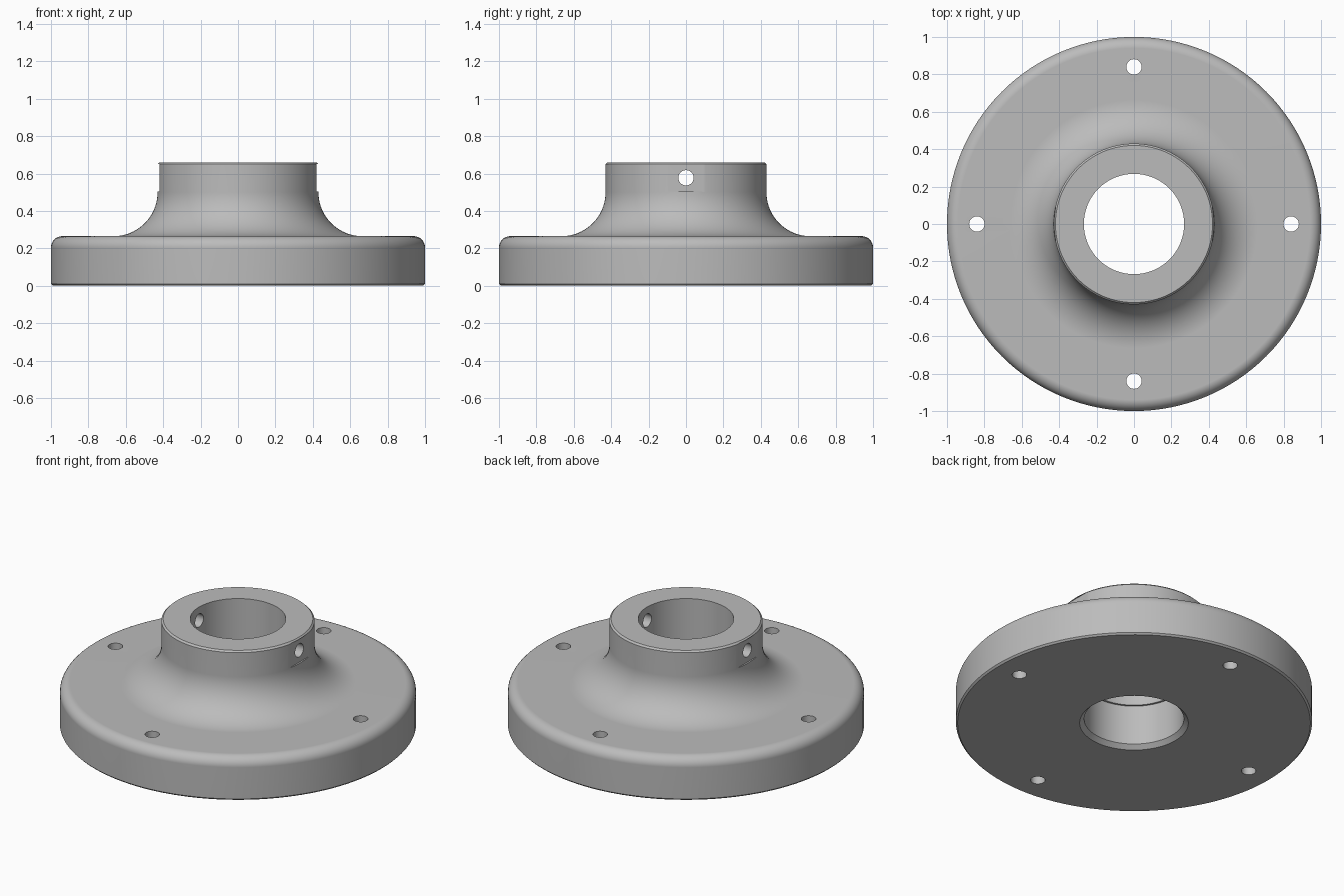
import bpy, bmesh, math
from mathutils import Matrix, Vector

old = bpy.data.objects.get("Cube")
if old:
    bpy.data.objects.remove(old, do_unlink=True)

steel = bpy.data.materials.new("grey_steel")
steel.use_nodes = True
GREY = (0.5, 0.5, 0.5, 1)
steel.diffuse_color = GREY
steel.node_tree.nodes["Principled BSDF"].inputs["Base Color"].default_value = GREY


def arc(cx, cz, r, start, end, n):
    """Points of an arc in the profile plane, angles in degrees."""
    angles = [math.radians(start + (end - start) * i / n) for i in range(n + 1)]
    return [(cx + r * math.cos(a), cz + r * math.sin(a)) for a in angles]


def finish(name, bm):
    bmesh.ops.recalc_face_normals(bm, faces=bm.faces)
    mesh = bpy.data.meshes.new(name)
    bm.to_mesh(mesh)
    bm.free()
    mesh.materials.append(steel)
    obj = bpy.data.objects.new(name, mesh)
    bpy.context.collection.objects.link(obj)
    return obj


def lathe(name, profile, segments):
    bm = bmesh.new()
    verts = [bm.verts.new((r, 0, z)) for r, z in profile]
    edges = [bm.edges.new((v, verts[i - 1])) for i, v in enumerate(verts)]
    bmesh.ops.spin(bm, geom=verts + edges, cent=(0, 0, 0), axis=(0, 0, 1),
                   angle=math.tau, steps=segments, use_merge=True)
    bmesh.ops.remove_doubles(bm, verts=bm.verts, dist=1e-5)
    return finish(name, bm)


# Flange, filleted collar and stepped bore as one closed profile
profile = [(0.305, 0), (0.99, 0), (1, 0.01)]
profile += arc(0.94, 0.205, 0.06, 0, 90, 8)
profile += arc(0.665, 0.5, 0.235, 270, 180, 20)
profile += [(0.43, 0.65), (0.42, 0.66), (0.268, 0.66),
            (0.268, 0.27), (0.28, 0.27), (0.28, 0.025)]
flange = lathe("flange_hub", profile, 128)

# Cutters: bolt holes, cross hole and the two collar flats
cut = bmesh.new()


def drill(matrix, depth):
    bmesh.ops.create_cone(cut, cap_ends=True, segments=32, radius1=0.041,
                          radius2=0.041, depth=depth, matrix=matrix)


for i in range(4):
    turn = Matrix.Rotation(i * math.pi / 2, 4, "Z")
    drill(turn @ Matrix.Translation((0.84, 0, 0.15)), 0.6)
holes = finish("hole_cutter", cut)

cut = bmesh.new()
drill(Matrix.Translation((0, 0, 0.577)) @ Matrix.Rotation(math.pi / 2, 4, "Y"), 1.6)
cross_hole = finish("cross_hole_cutter", cut)

cut = bmesh.new()
for side in (-1, 1):
    place = Matrix.Translation((side * 0.52, 0, 0.5775))
    bmesh.ops.create_cube(cut, size=1, matrix=place @ Matrix.Diagonal((0.2, 0.4, 0.149, 1)))
flats = finish("flat_cutter", cut)

bpy.ops.object.select_all(action="DESELECT")
bpy.context.view_layer.objects.active = flange
flange.select_set(True)
for cutter in (holes, flats, cross_hole):
    cutter.hide_render = True
    mod = flange.modifiers.new("cut", "BOOLEAN")
    mod.operation = "DIFFERENCE"
    mod.solver = "EXACT"
    mod.object = cutter
    bpy.ops.object.modifier_apply(modifier=mod.name)
    bpy.data.objects.remove(cutter, do_unlink=True)

# Smooth curves with crisp machined edges
bpy.ops.object.shade_smooth_by_angle(angle=math.radians(28))
weighted = flange.modifiers.new("weighted_normals", "WEIGHTED_NORMAL")
weighted.keep_sharp = True
